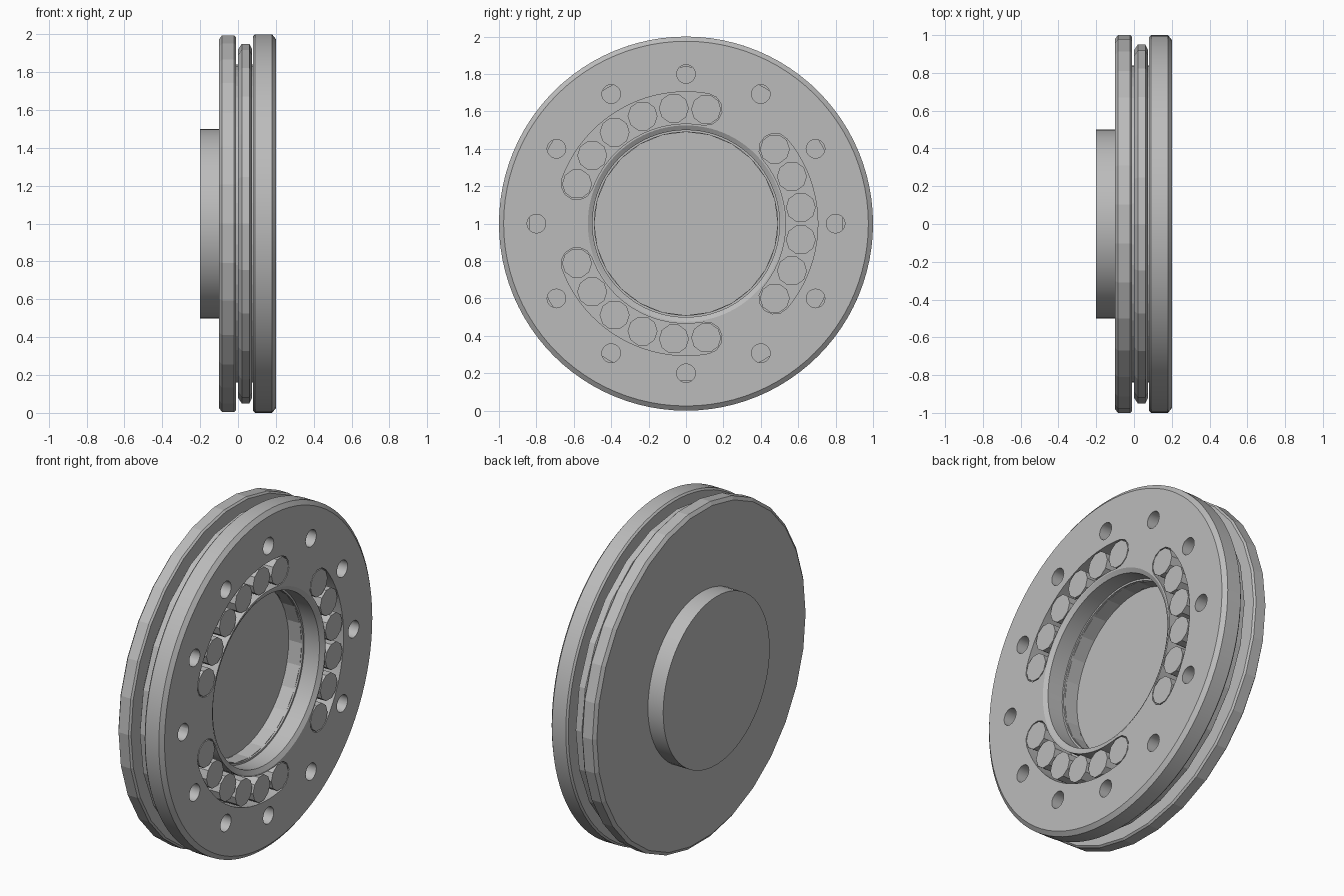
import bpy
import bmesh
from math import cos, sin, pi, radians

if "Cube" in bpy.data.objects:
    bpy.data.objects.remove(bpy.data.objects["Cube"], do_unlink=True)

# Single bare metal colour
GREY = (0.5, 0.5, 0.5, 1)
metal = bpy.data.materials.new("grey metal")
metal.use_nodes = True
metal.diffuse_color = GREY
metal.node_tree.nodes["Principled BSDF"].inputs["Base Color"].default_value = GREY

CENTRE_Z = 1


def make_object(name, bm, smooth=False):
    """Turn a bmesh into an object on the x axis of the assembly."""
    bmesh.ops.remove_doubles(bm, verts=bm.verts, dist=0.0001)
    bmesh.ops.recalc_face_normals(bm, faces=bm.faces)
    mesh = bpy.data.meshes.new(name)
    bm.to_mesh(mesh)
    bm.free()
    mesh.materials.append(metal)
    obj = bpy.data.objects.new(name, mesh)
    obj.location.z = CENTRE_Z
    bpy.context.collection.objects.link(obj)
    if smooth:
        shade(obj)
    return obj


def shade(obj):
    bpy.ops.object.select_all(action="DESELECT")
    obj.select_set(True)
    bpy.context.view_layer.objects.active = obj
    bpy.ops.object.shade_smooth_by_angle(angle=radians(25))


def lathe(name, profile, sides, smooth=False):
    """Spin a closed (x, radius) profile around the x axis."""
    bm = bmesh.new()
    verts = [bm.verts.new((x, r, 0)) for x, r in profile]
    edges = [bm.edges.new((v, verts[(i + 1) % len(verts)])) for i, v in enumerate(verts)]
    bmesh.ops.spin(bm, geom=verts + edges, cent=(0, 0, 0), axis=(1, 0, 0),
                   angle=2 * pi, steps=sides, use_merge=True)
    bmesh.ops.dissolve_degenerate(bm, edges=bm.edges, dist=0.0001)
    return make_object(name, bm, smooth)


def prism(bm, outline, x0, x1):
    """Extrude a closed (y, z) outline along x."""
    low = [bm.verts.new((x0, y, z)) for y, z in outline]
    high = [bm.verts.new((x1, y, z)) for y, z in outline]
    bm.faces.new(low)
    bm.faces.new(high)
    for i in range(len(outline)):
        j = (i + 1) % len(outline)
        bm.faces.new((low[i], low[j], high[j], high[i]))


def polar(radius, degrees, centre=(0, 0)):
    a = radians(degrees)
    return centre[0] + radius * cos(a), centre[1] + radius * sin(a)


def circle(centre, radius, sides):
    return [polar(radius, 360 * i / sides, centre) for i in range(sides)]


def slot_outline(middle, half_span, radius, half_width):
    """Curved slot with round ends."""
    start, end, n = middle - half_span, middle + half_span, 20
    arc = [start + (end - start) * i / n for i in range(n + 1)]
    outer = [polar(radius + half_width, a) for a in arc]
    inner = [polar(radius - half_width, a) for a in reversed(arc)]
    cap_end = [polar(half_width, end + t, polar(radius, end)) for t in range(30, 180, 30)]
    cap_start = [polar(half_width, start + t, polar(radius, start)) for t in range(210, 360, 30)]
    return outer + cap_end + inner + cap_start


# Front plate: chamfered ring
front_plate = lathe("front_plate", [
    (0.08, 0.5), (0.08, 0.99), (0.09, 1), (0.18, 1), (0.2, 0.975),
    (0.2, 0.525), (0.185, 0.5)], 96)

# Slots and bolt holes cut through the front plate
SLOTS = (0, 120, 240)
bm = bmesh.new()
for middle in SLOTS:
    prism(bm, slot_outline(middle, 40, 0.62, 0.085), 0.03, 0.25)
for i in range(12):
    prism(bm, circle(polar(0.8, i * 30), 0.05, 20), 0.03, 0.25)
cutter = make_object("plate_cutter", bm)
cutter.hide_render = True
cut = front_plate.modifiers.new("slots and holes", "BOOLEAN")
cut.operation = "DIFFERENCE"
cut.solver = "EXACT"
cut.object = cutter
bpy.context.view_layer.objects.active = front_plate
bpy.ops.object.modifier_apply(modifier=cut.name)
bpy.data.objects.remove(cutter, do_unlink=True)
shade(front_plate)

# Roller pins, six to a slot
bm = bmesh.new()
for middle in SLOTS:
    for i in range(6):
        prism(bm, circle(polar(0.62, middle - 40 + 16 * i), 0.08, 10), 0.07, 0.2)
make_object("roller_pins", bm)

# Middle ring with a bulged, faceted rim
lathe("middle_ring", [
    (0, 0.49), (0, 0.92), (0.02, 0.95), (0.06, 0.95), (0.075, 0.92), (0.075, 0.49)], 24)

# Narrow core joining the plates inside the gaps
lathe("core_ring", [(-0.02, 0.49), (-0.02, 0.84), (0.085, 0.84), (0.085, 0.49)], 48)

# Solid back plate with a faceted rim
lathe("back_plate", [
    (-0.1, 0), (-0.1, 0.98), (-0.085, 1), (-0.02, 1), (-0.01, 0.99), (-0.01, 0)], 30)

# Round hub on the back
lathe("back_hub", [(-0.2, 0), (-0.2, 0.5), (-0.095, 0.5), (-0.095, 0)], 64, True)
